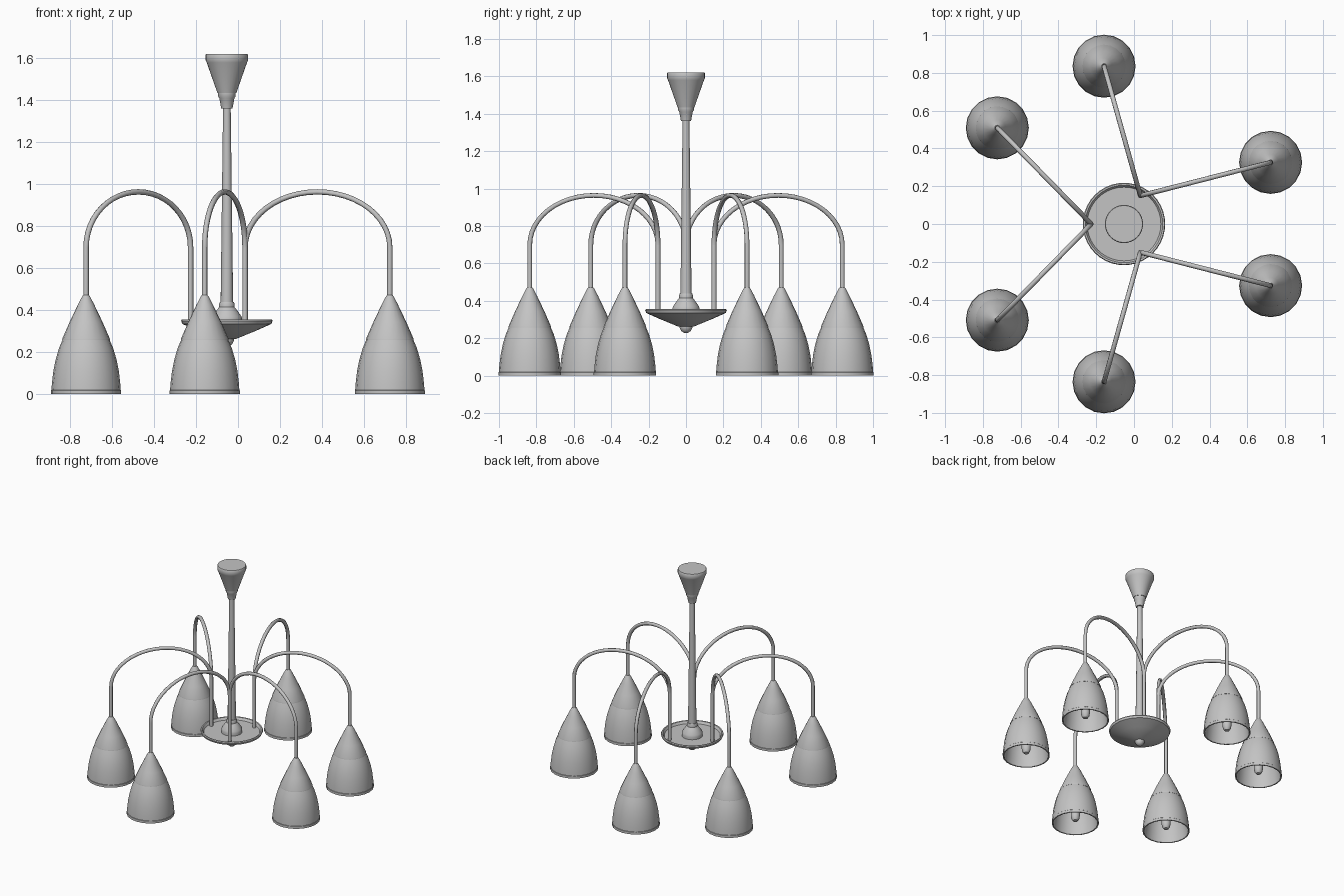
import bpy
import bmesh
from math import sin, cos, pi, radians
from mathutils import Matrix, Vector

cube = bpy.data.objects.get("Cube")
if cube:
    bpy.data.objects.remove(cube, do_unlink=True)

AXIS = Vector((-0.053, 0, 0))   # the column stands slightly off the centre
ARM_FOOT, SHADE_REACH, SPREAD = 0.173, 0.842, 37.2
SPRING, RISE = 0.70, 0.264      # where an arm starts to bend, and how far it rises

grey = bpy.data.materials.new("grey metal")
grey.use_nodes = True
colour = (0.55, 0.55, 0.55, 1)
grey.diffuse_color = colour
grey.node_tree.nodes["Principled BSDF"].inputs["Base Color"].default_value = colour


def finish(obj, angle=35):
    bpy.ops.object.select_all(action='DESELECT')
    obj.select_set(True)
    bpy.context.view_layer.objects.active = obj
    bpy.ops.object.shade_smooth_by_angle(angle=radians(angle))


def lathe(name, profile, place, sides):
    """Turn a (radius, height) profile about a vertical axis."""
    bm = bmesh.new()
    verts = [bm.verts.new((r, 0, z)) for r, z in profile]
    edges = [bm.edges.new(pair) for pair in zip(verts, verts[1:])]
    bmesh.ops.spin(bm, geom=verts + edges, cent=(0, 0, 0), axis=(0, 0, 1),
                   angle=2 * pi, steps=sides, use_merge=True)
    bmesh.ops.remove_doubles(bm, verts=bm.verts, dist=0.0001)
    bmesh.ops.recalc_face_normals(bm, faces=bm.faces)
    mesh = bpy.data.meshes.new(name)
    bm.to_mesh(mesh)
    bm.free()
    mesh.materials.append(grey)
    obj = bpy.data.objects.new(name, mesh)
    obj.location = place
    bpy.context.collection.objects.link(obj)
    finish(obj)
    return obj


def tube(name, points, radius):
    """Sweep a round tube along a path."""
    curve = bpy.data.curves.new(name, 'CURVE')
    curve.dimensions = '3D'
    curve.bevel_depth = radius
    curve.bevel_resolution = 2
    curve.use_fill_caps = True
    spline = curve.splines.new('POLY')
    spline.points.add(len(points) - 1)
    for slot, p in zip(spline.points, points):
        slot.co = (*p, 1)
    curve.materials.append(grey)
    obj = bpy.data.objects.new(name, curve)
    bpy.context.collection.objects.link(obj)
    bpy.ops.object.select_all(action='DESELECT')
    obj.select_set(True)
    bpy.context.view_layer.objects.active = obj
    bpy.ops.object.convert(target='MESH')
    finish(bpy.context.view_layer.objects.active, 50)


def polar(radius, degrees):
    a = radians(degrees)
    return AXIS + Vector((radius * cos(a), radius * sin(a), 0))


# Ceiling canopy with its collar
lathe("ceiling_canopy", [(0, 1.622), (0.098, 1.622), (0.101, 1.617), (0.101, 1.59),
                         (0.096, 1.58), (0.045, 1.435), (0, 1.435)], AXIS, 32)
lathe("canopy_collar", [(0, 1.437), (0.042, 1.437), (0.042, 1.42), (0.036, 1.41),
                        (0.027, 1.362), (0, 1.362)], AXIS, 32)

# Tapered column and its stepped foot
lathe("column", [(0, 1.38), (0.018, 1.38), (0.030, 0.42), (0, 0.42)], AXIS, 16)
lathe("column_foot", [(0, 0.44), (0.033, 0.44), (0.037, 0.43), (0.037, 0.415),
                      (0.045, 0.405), (0.07, 0.37), (0.073, 0.355), (0.073, 0.335),
                      (0, 0.335)], AXIS, 32)

# Shallow dish with raised rim, and finial beneath
lathe("dish", [(0, 0.338), (0.195, 0.338), (0.205, 0.356), (0.214, 0.357),
               (0.218, 0.35), (0.212, 0.335), (0.14, 0.303), (0.04, 0.262),
               (0, 0.262)], AXIS, 40)
lathe("finial", [(0, 0.268), (0.034, 0.268), (0.034, 0.257), (0.026, 0.24),
                 (0.014, 0.23), (0, 0.228)], AXIS, 24)

# Shade shell (outside, lip, inside), cap and bulb
shell = [(0.111, 0.262), (0.129, 0.22), (0.145, 0.165), (0.156, 0.11), (0.163, 0.05),
         (0.165, 0.02), (0.167, 0.018), (0.167, 0), (0.158, 0), (0.156, 0.03),
         (0.148, 0.11), (0.137, 0.165), (0.121, 0.22), (0.103, 0.258), (0.034, 0.40),
         (0, 0.40)]
cap = [(0.103, 0.258), (0.114, 0.258), (0.113, 0.265), (0.078, 0.345), (0.043, 0.418),
       (0.040, 0.425), (0.019, 0.465), (0.014, 0.472), (0, 0.472)]
bulb = [(0, 0.40), (0.028, 0.40), (0.032, 0.25), (0.032, 0.06), (0.028, 0.038),
        (0.017, 0.022), (0, 0.016)]

# Three pairs of arms, each pair fanning out from one point on the dish
BEND = 24
number = 0
for pair_angle in (60, 180, 300):
    foot = polar(ARM_FOOT, pair_angle)
    for side in (-1, 1):
        number += 1
        end = polar(SHADE_REACH, pair_angle + side * SPREAD)
        path = [foot + Vector((0, 0, 0.33))]
        for i in range(BEND + 1):
            t = pi * i / BEND
            point = foot.lerp(end, (1 - cos(t)) / 2)
            point.z = SPRING + RISE * sin(t)
            path.append(point)
        path.append(end + Vector((0, 0, 0.45)))
        tube(f"arm_{number}", path, 0.013)
        for part, profile, sides in (("shade", shell, 20), ("shade_cap", cap, 20),
                                     ("bulb", bulb, 16)):
            lathe(f"{part}_{number}", profile, end, sides)
